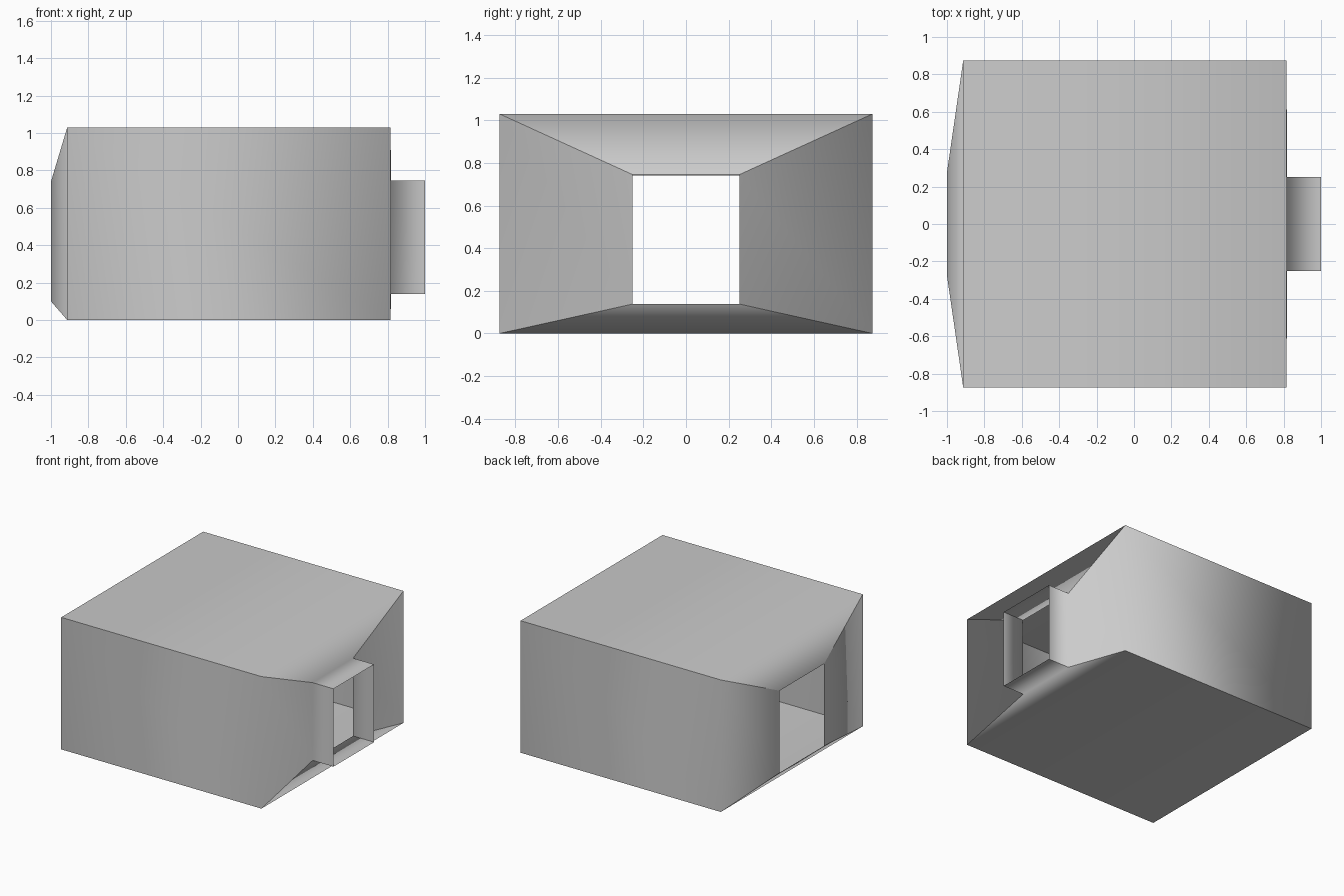
import bpy, bmesh

if "Cube" in bpy.data.objects:
    bpy.data.objects.remove(bpy.data.objects["Cube"])

# Rectangular sections along x: (x, half width, bottom z, top z)
SECTIONS = [
    (-1.0, 0.275, 0.10, 0.74),     # open left end
    (-0.913, 0.875, 0.0, 1.03),    # body, left edge
    (0.815, 0.875, 0.0, 1.03),     # body, right edge
    (0.819, 0.25, 0.138, 0.745),   # end wall meets the neck
    (1.0, 0.25, 0.138, 0.745),     # open neck end
]


def lofted_shell(name, sections):
    """Open four-sided shell, smooth along its length, sharp at the corners."""
    bm = bmesh.new()
    rings = [[bm.verts.new((x, y, z))
              for y, z in ((-w, lo), (w, lo), (w, hi), (-w, hi))]
             for x, w, lo, hi in sections]
    for a, b in zip(rings, rings[1:]):
        for i in range(4):
            j = (i + 1) % 4
            face = bm.faces.new((a[i], b[i], b[j], a[j]))
            face.smooth = True
            face.normal_update()
        for i in range(4):
            bm.edges.get((a[i], b[i])).smooth = False
    # Turn every face outward (the floor must look down)
    bm.normal_update()
    floor = bm.faces.get((rings[1][0], rings[1][1], rings[2][1], rings[2][0]))
    if floor.normal.z > 0:
        bmesh.ops.reverse_faces(bm, faces=bm.faces[:])
    mesh = bpy.data.meshes.new(name)
    bm.to_mesh(mesh)
    bm.free()
    obj = bpy.data.objects.new(name, mesh)
    bpy.context.collection.objects.link(obj)
    return obj


# Hollow box body with tapered left opening and square neck on the right
lofted_shell("hollow_box_with_neck", SECTIONS)
